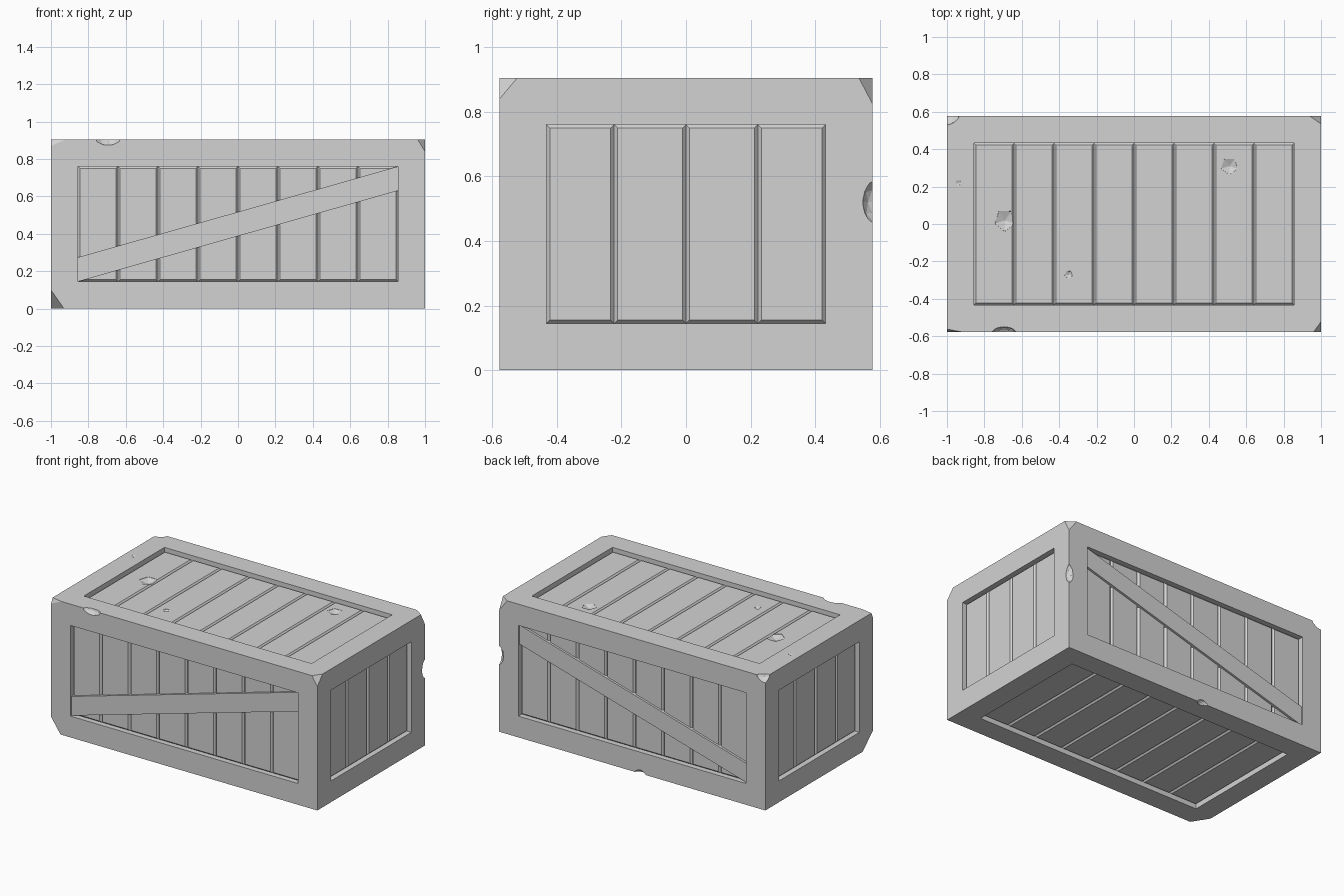
import bpy, bmesh
from mathutils import Matrix, Vector

cube = bpy.data.objects.get("Cube")
if cube:
    bpy.data.objects.remove(cube, do_unlink=True)

HALF = Vector((1.0, 0.577, 0.4525))
CENTRE = Vector((0, 0, HALF.z))
MARGIN = 0.1445      # frame width
FLOOR = 0.037        # recess depth
PLANK_TOP = 0.025    # plank face below the frame
BRACE_TOP = 0.01     # brace face below the frame
CHAMFER = 0.011

grey = bpy.data.materials.new("plain_grey")
grey.use_nodes = True
grey.diffuse_color = (0.65, 0.65, 0.65, 1)
grey.node_tree.nodes["Principled BSDF"].inputs["Base Color"].default_value = (0.65, 0.65, 0.65, 1)


def finish(name, bm):
    bmesh.ops.recalc_face_normals(bm, faces=bm.faces)
    mesh = bpy.data.meshes.new(name)
    bm.to_mesh(mesh)
    bm.free()
    mesh.materials.append(grey)
    ob = bpy.data.objects.new(name, mesh)
    bpy.context.scene.collection.objects.link(ob)
    return ob


def side_matrix(u, v):
    """Frame on the middle of a box side, with its third axis pointing out."""
    n = u.cross(v)
    reach = sum(abs(n[i]) * HALF[i] for i in range(3))
    m = Matrix((u, v, n)).transposed().to_4x4()
    m.translation = CENTRE + n * reach
    size = [sum(abs(a[i]) * HALF[i] for i in range(3)) - MARGIN for a in (u, v)]
    return m, size


def make_planks(name, u, v, count, trim=0.0):
    """Row of chamfered planks; the two end planks are narrower by trim."""
    m, (hu, hv) = side_matrix(u, v)
    bm = bmesh.new()
    step = 2 * (hu + trim) / count
    for i in range(count):
        start = max(-hu, -hu - trim + step * i)
        end = min(hu, -hu - trim + step * (i + 1))
        for p in bmesh.ops.create_cube(bm, size=1)["verts"]:
            top = p.co.z > 0
            inset = CHAMFER if top else 0
            x = end - inset if p.co.x > 0 else start + inset
            y = (1 if p.co.y > 0 else -1) * (hv - inset)
            p.co = m @ Vector((x, y, -PLANK_TOP if top else -FLOOR))
    return finish(name, bm)


def make_brace(name, u, v, sign):
    m, (hu, hv) = side_matrix(u, v)
    bm = bmesh.new()
    width = 0.13
    outline = [(-hu, -hv), (hu, hv - width), (hu, hv), (-hu, width - hv)]
    low = [bm.verts.new(m @ Vector((sign * x, y, -FLOOR))) for x, y in outline]
    face = bm.faces.new(low)
    out = bmesh.ops.extrude_face_region(bm, geom=[face])["geom"]
    lift = m.to_3x3() @ Vector((0, 0, FLOOR - BRACE_TOP))
    bmesh.ops.translate(bm, vec=lift, verts=[g for g in out if isinstance(g, bmesh.types.BMVert)])
    # close the back of the brace
    bmesh.ops.holes_fill(bm, edges=[e for e in bm.edges if e.is_boundary])
    return finish(name, bm)


# Frame: box with a recess in every side
bm = bmesh.new()
bmesh.ops.create_cube(bm, size=2)
for p in bm.verts:
    p.co = CENTRE + Vector(a * b for a, b in zip(p.co, HALF))
sides = list(bm.faces)
bmesh.ops.inset_individual(bm, faces=sides, thickness=MARGIN, use_even_offset=True)
for f in sides:
    n = f.normal.copy()
    new = bmesh.ops.extrude_face_region(bm, geom=[f])["geom"]
    bmesh.ops.translate(bm, vec=-n * FLOOR, verts=[g for g in new if isinstance(g, bmesh.types.BMVert)])
    if f.is_valid:
        bmesh.ops.delete(bm, geom=[f], context="FACES_ONLY")

# Knocked-off corners: corner signs, then the cut length along each edge
chips = [
    ((1, -1, 1), (0.04, 0.055, 0.065)),
    ((1, 1, 1), (0.06, 0.042, 0.08)),
    ((-1, -1, 1), (0.08, 0.015, 0.035)),
    ((-1, -1, -1), (0.07, 0.11, 0.1)),
]
for signs, cut in chips:
    corner = CENTRE + Vector(s * h for s, h in zip(signs, HALF))
    normal = Vector(s / c for s, c in zip(signs, cut)).normalized()
    point = corner - Vector((signs[0] * cut[0], 0, 0))
    bmesh.ops.bisect_plane(bm, geom=bm.verts[:] + bm.edges[:] + bm.faces[:], dist=1e-5,
                           plane_co=point, plane_no=normal, clear_outer=True)
    bmesh.ops.holes_fill(bm, edges=[e for e in bm.edges if e.is_boundary])
frame = finish("crate_frame", bm)

# Planks: side directions and count
X, Y, Z = Vector((1, 0, 0)), Vector((0, 1, 0)), Vector((0, 0, 1))
make_planks("front_planks", X, Z, 8)
make_planks("back_planks", -X, Z, 8)
make_planks("left_planks", Y, Z, 4, 0.013)
make_planks("right_planks", -Y, Z, 4, 0.013)
make_planks("bottom_planks", -X, Y, 8)
top_planks = make_planks("top_planks", X, Y, 8)

# Diagonal braces on the long sides
make_brace("front_brace", X, Z, 1)
make_brace("back_brace", -X, Z, -1)

# Dents: centre, radii and roundness of the faceted lumps cut away
dents = [
    ((-0.695, -0.587, 0.915), (0.072, 0.04, 0.045), 2),
    ((1.01, 0.587, 0.52), (0.045, 0.042, 0.07), 2),
    ((-0.06, 0.585, -0.01), (0.045, 0.035, 0.035), 2),
    ((-1.015, 0.592, 0.92), (0.09, 0.07, 0.06), 2),
    ((-0.69, 0.02, 0.894), (0.062, 0.067, 0.035), 1),
    ((0.51, 0.31, 0.892), (0.052, 0.052, 0.03), 1),
    ((-0.35, -0.27, 0.885), (0.024, 0.024, 0.015), 1),
    ((-0.94, 0.22, 0.909), (0.018, 0.018, 0.01), 1),
]
bm = bmesh.new()
for place, radii, rounds in dents:
    m = (Matrix.Translation(place) @ Matrix.Diagonal((*radii, 1))
         @ Matrix.Rotation(0.3, 4, "Z"))
    bmesh.ops.create_icosphere(bm, subdivisions=rounds, radius=1, matrix=m)
cutter = finish("dent_cutter", bm)
cutter.hide_render = True

for ob in (frame, top_planks):
    mod = ob.modifiers.new("dents", "BOOLEAN")
    mod.operation = "DIFFERENCE"
    mod.solver = "EXACT"
    mod.object = cutter
bpy.context.view_layer.update()
graph = bpy.context.evaluated_depsgraph_get()
for ob in (frame, top_planks):
    mesh = bpy.data.meshes.new_from_object(ob.evaluated_get(graph))
    ob.modifiers.clear()
    ob.data = mesh
bpy.data.objects.remove(cutter, do_unlink=True)
